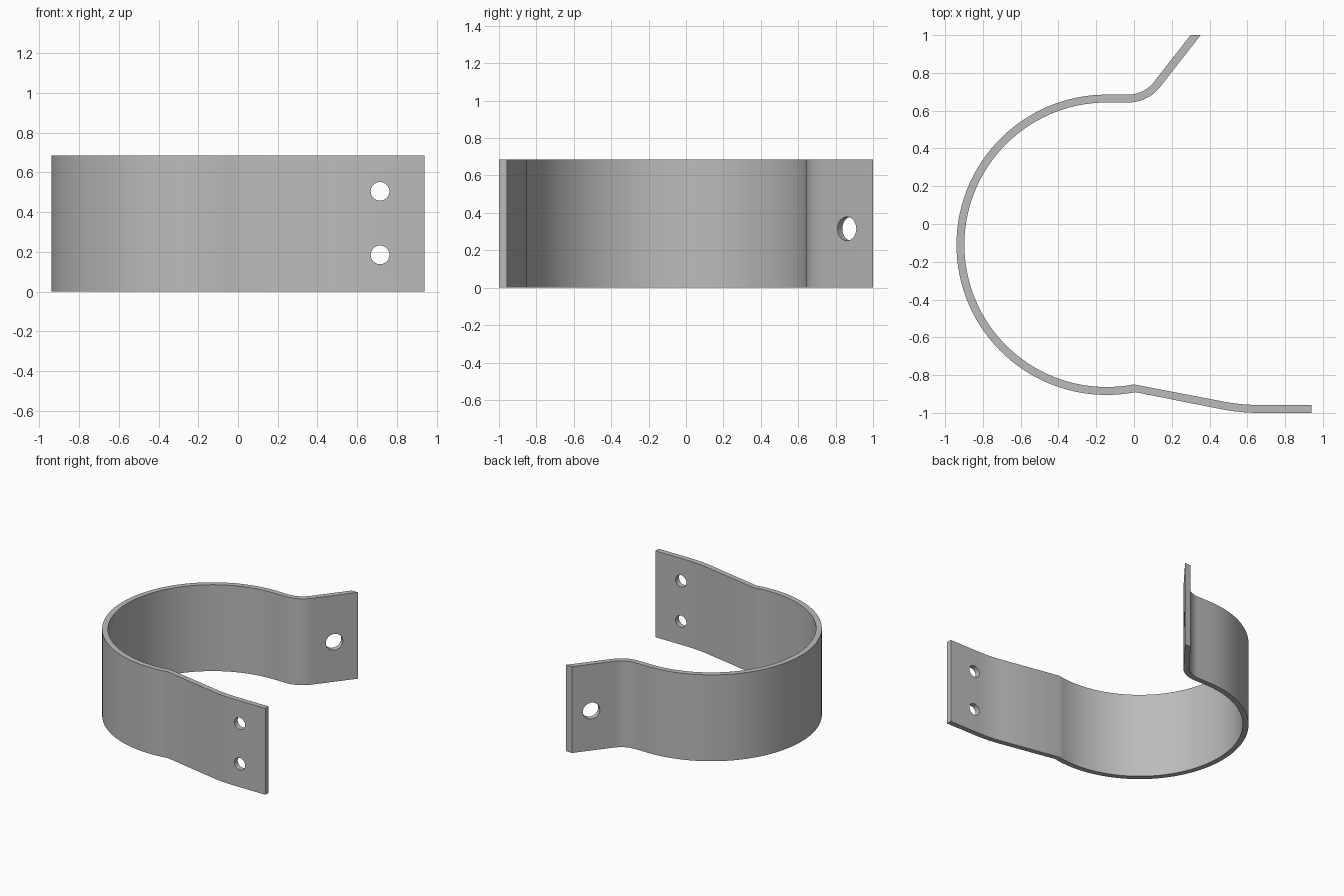
import bpy
import bmesh
from math import radians, sin, cos, tan
from mathutils import Vector

cube = bpy.data.objects.get("Cube")
if cube:
    bpy.data.objects.remove(cube, do_unlink=True)

HEIGHT = 0.685
HALF = 0.021                      # half the strap thickness
CENTRE = Vector((-0.145, -0.11))
RADIUS = 0.774
DIP = radians(11)                 # slope of the strap leaving the loop
FLARE = radians(52)               # slope of the rear tab


def direction(angle):
    return Vector((cos(angle), sin(angle)))


def bend(corner, start, end, tangent, steps):
    """Arc (point, heading) samples that round a corner to the left."""
    radius = tangent / tan((end - start) / 2)
    begin = corner - direction(start) * tangent
    middle = begin + Vector((-sin(start), cos(start))) * radius
    result = []
    for i in range(steps + 1):
        a = start + (end - start) * i / steps
        result.append((middle + Vector((sin(a), -cos(a))) * radius, a))
    return result


# Centre line of the strap, from the rear tab around the loop to the front plate
tab_end = Vector((0.326, 1.0))
top_y = CENTRE.y + RADIUS
rear_corner = Vector((tab_end.x - (tab_end.y - top_y) / tan(FLARE), top_y))
path = [(tab_end, FLARE)]
path += reversed(bend(rear_corner, 0, FLARE, 0.095, 12))
STEPS = 64
for i in range(STEPS + 1):
    a = (radians(180) + DIP) * -i / STEPS
    # heading runs opposite to the travel, as on the tab
    path.append((CENTRE + Vector((sin(a), cos(a))) * RADIUS, -a))
loop_end = path[-1][0]
plate_y = -1 + HALF
front_corner = Vector((loop_end.x + (loop_end.y - plate_y) / tan(DIP), plate_y))
path += [(p, a + radians(180)) for p, a in bend(front_corner, -DIP, 0, 0.1, 8)]
path.append((Vector((0.94, plate_y)), radians(180)))

# Strap solid: one four-cornered cross-section per path sample
bm = bmesh.new()
rings = []
for i, (p, a) in enumerate(path):
    side = Vector((-sin(a), cos(a))) * HALF
    if i == 0:                    # the tab is trimmed square to the y axis
        side = Vector((-HALF / sin(FLARE), 0))
    rings.append([bm.verts.new((q.x, q.y, z)) for q, z in
                  ((p + side, 0), (p - side, 0), (p - side, HEIGHT), (p + side, HEIGHT))])
for r, s in zip(rings, rings[1:]):
    for k in range(4):
        n = (k + 1) % 4
        bm.faces.new((r[k], r[n], s[n], s[k]))
bm.faces.new(rings[0])
bm.faces.new(rings[-1])
bmesh.ops.recalc_face_normals(bm, faces=bm.faces)
mesh = bpy.data.meshes.new("strap")
bm.to_mesh(mesh)
bm.free()
strap = bpy.data.objects.new("strap", mesh)
bpy.context.collection.objects.link(strap)

steel = bpy.data.materials.new("grey steel")
steel.use_nodes = True
colour = (0.5, 0.5, 0.5, 1)
steel.diffuse_color = colour
steel.node_tree.nodes["Principled BSDF"].inputs["Base Color"].default_value = colour
mesh.materials.append(steel)


# Bolt holes
def drill(name, location, radius, axis):
    bpy.ops.mesh.primitive_cylinder_add(vertices=40, radius=radius, depth=0.2, location=location)
    cutter = bpy.context.object
    cutter.name = name
    cutter.rotation_euler = Vector(axis).to_track_quat('Z', 'Y').to_euler()
    cutter.data.materials.append(steel)
    cutter.hide_render = True
    cutter.hide_set(True)
    cut = strap.modifiers.new(name, 'BOOLEAN')
    cut.operation = 'DIFFERENCE'
    cut.solver = 'EXACT'
    cut.object = cutter
    return cutter


hole_y = 0.873
hole_x = tab_end.x - (tab_end.y - hole_y) / tan(FLARE)
cutters = [
    drill("lower_front_hole", (0.715, plate_y, 0.185), 0.047, (0, 1, 0)),
    drill("upper_front_hole", (0.715, plate_y, 0.505), 0.047, (0, 1, 0)),
    drill("rear_tab_hole", (hole_x, hole_y, 0.315), 0.064, (sin(FLARE), -cos(FLARE), 0)),
]

# Apply the cuts, then shade the curved faces smooth
bpy.ops.object.select_all(action='DESELECT')
strap.select_set(True)
bpy.context.view_layer.objects.active = strap
for modifier in list(strap.modifiers):
    bpy.ops.object.modifier_apply(modifier=modifier.name)
for cutter in cutters:
    bpy.data.objects.remove(cutter, do_unlink=True)
bpy.ops.object.shade_smooth_by_angle(angle=radians(30))
